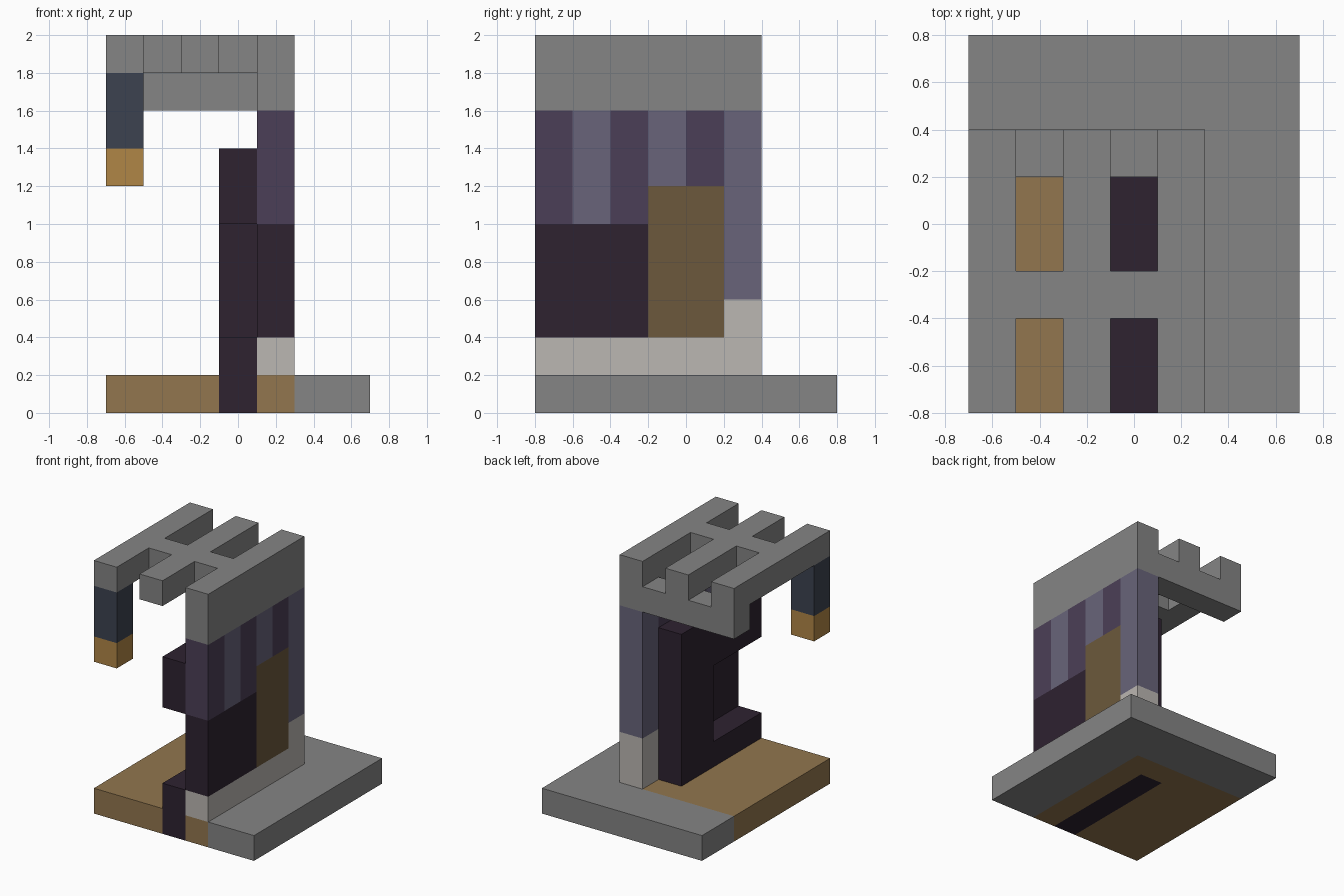
import bpy
import bmesh
from mathutils import Matrix, Vector

cube = bpy.data.objects.get("Cube")
if cube:
    bpy.data.objects.remove(cube, do_unlink=True)


def material(name, hex_code):
    """Flat material from a display colour, converted to linear."""
    def linear(c):
        return c / 12.92 if c <= 0.04045 else ((c + 0.055) / 1.055) ** 2.4
    rgb = [linear(v / 255) for v in bytes.fromhex(hex_code)]
    mat = bpy.data.materials.new(name)
    mat.use_nodes = True
    mat.diffuse_color = (*rgb, 1)
    bsdf = mat.node_tree.nodes["Principled BSDF"]
    bsdf.inputs["Base Color"].default_value = (*rgb, 1)
    bsdf.inputs["Roughness"].default_value = 0.9
    return mat


stone = material("stone grey", "858585")
tan = material("floor tan", "92764e")
brown = material("door brown", "6c593c")
amber = material("lantern amber", "b08646")
slate = material("slate blue", "3c4250")
purple = material("dark purple", "4b3f57")
lavender = material("lavender grey", "68647a")
chalk = material("chalk white", "bbb7b2")
plum = material("dark plum", "2e2230")

CELL = 0.2
ORIGIN = Vector((-0.7, -0.8, 0))


def box(name, mat, x, y, z):
    """Block spanning (start, end) grid cells along each axis."""
    low, high = (ORIGIN + CELL * Vector(p) for p in zip(x, y, z))
    mesh = bpy.data.meshes.new(name)
    bm = bmesh.new()
    size = Matrix.Diagonal((*(high - low), 1))
    bmesh.ops.create_cube(bm, size=1, matrix=Matrix.Translation((low + high) / 2) @ size)
    bm.to_mesh(mesh)
    bm.free()
    mesh.materials.append(mat)
    obj = bpy.data.objects.new(name, mesh)
    bpy.context.collection.objects.link(obj)
    return obj


# Base: stone border along the side and back, tan floor around a dark inlay
box("base_side", stone, (5, 7), (0, 8), (0, 1))
box("base_back", stone, (0, 5), (6, 8), (0, 1))
box("floor_main", tan, (0, 3), (0, 6), (0, 1))
box("floor_under_wall", tan, (4, 5), (0, 6), (0, 1))
box("floor_behind_inlay", tan, (3, 4), (5, 6), (0, 1))
box("floor_inlay", plum, (3, 4), (0, 5), (0, 1))

# C-shaped dark frame beside the wall
box("frame_column", plum, (3, 4), (3, 5), (1, 7))
box("frame_lower_arm", plum, (3, 4), (0, 3), (1, 2))
box("frame_upper_arm", plum, (3, 4), (0, 3), (5, 7))

# Wall: footing, dark panel, door and alternating upper stripes
WALL = (4, 5)
box("wall_footing", chalk, WALL, (0, 6), (1, 2))
box("wall_corner_footing", chalk, WALL, (5, 6), (2, 3))
box("wall_panel", plum, WALL, (0, 3), (2, 5))
box("wall_door", brown, WALL, (3, 5), (2, 6))
for i, bottom in enumerate((5, 5, 5, 6, 6, 3)):
    box(f"wall_stripe_{i + 1}", lavender if i % 2 else purple, WALL, (i, i + 1), (bottom, 8))
box("wall_top", stone, WALL, (0, 6), (8, 9))

# Roof: rear lintel, three long beams and cross pieces between them
box("roof_lintel", stone, (0, 4), (5, 6), (8, 9))
for i, x in enumerate((0, 2, 4)):
    box(f"roof_beam_{i + 1}", stone, (x, x + 1), (0, 6), (9, 10))
for i, x in enumerate((1, 3)):
    box(f"roof_cross_piece_{i + 1}", stone, (x, x + 1), (2, 3), (9, 10))

# Lantern hanging from the outer beam
box("lantern_hanger", slate, (0, 1), (0, 1), (7, 9))
box("lantern_light", amber, (0, 1), (0, 1), (6, 7))
